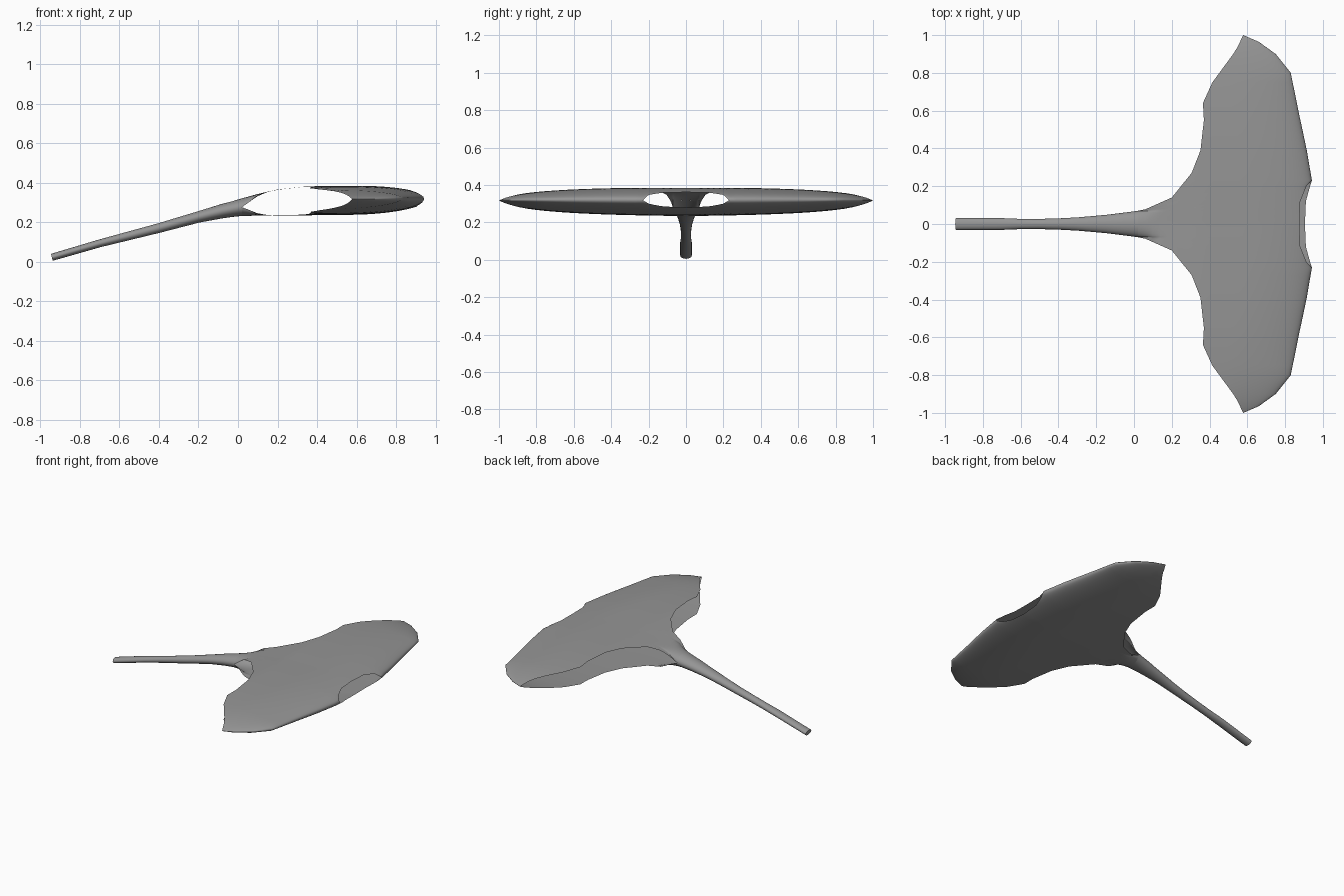
import bpy, bmesh, math

if "Cube" in bpy.data.objects:
    bpy.data.objects.remove(bpy.data.objects["Cube"])


def interp(table, x):
    if x <= table[0][0]:
        return table[0][1]
    for (x0, a), (x1, b) in zip(table, table[1:]):
        if x <= x1:
            return a + (b - a) * (x - x0) / (x1 - x0)
    return table[-1][1]


# Plan outline as x over |y|
NECK_X, NECK_W = .02, .07
TRAIL = [(0, NECK_X), (NECK_W, NECK_X), (.078, .06), (.14, .2), (.27, .305), (.39, .352),
         (.55, .37), (.64, .365), (.75, .415), (.92, .54), (1, .578)]
LEAD = [(0, .96), (.23, .942), (.4, .913), (.6, .87), (.8, .83), (.9, .75), (.965, .66), (1, .578)]
NOTCH_TOP = [(0, .875), (.12, .88), (.2, .912), (.23, .942)]
NOTCH_BOTTOM = [(0, .905), (.12, .91), (.2, .932), (.23, .942)]
# Centre-line heights over x, and handle half width
TOP = [(-.942, .04), (-.7, .112), (-.4, .194), (-.2, .254), (0, .315), (.1, .343),
       (.2, .365), (.35, .381), (.6, .384), (1, .386)]
BOTTOM = [(-.942, .005), (-.7, .074), (-.4, .147), (-.2, .199), (-.08, .221), (0, .23),
          (.1, .234), (.35, .235), (.6, .238), (1, .25)]
WIDTH = [(-.942, .031), (-.68, .031), (-.6, .027), (-.45, .027), (-.3, .035),
         (-.15, .048), (-.03, .063), (NECK_X, NECK_W)]

grey = bpy.data.materials.new("dark_grey")
grey.diffuse_color = (.3, .3, .3, 1)
grey.use_nodes = True
grey.node_tree.nodes["Principled BSDF"].inputs["Base Color"].default_value = grey.diffuse_color


def sheet_z(x, y, sign):
    a = abs(y)
    mid = (interp(TOP, x) + interp(BOTTOM, x)) / 2 + .006 * a
    half = (interp(TOP, x) - interp(BOTTOM, x)) / 2
    d = min(1, max(0, interp(LEAD, a) - x) / .35)
    edge = math.sqrt(max(0, 1 - (1 - d) ** 2))
    t = min(1, max(0, (x - NECK_X) / .09))
    neck = t + (1 - t) * math.sqrt(max(0, 1 - (a / NECK_W) ** 2))
    return mid + sign * half * edge * neck * math.sqrt(max(0, 1 - a ** 2.5))


def finish(name, bm):
    bmesh.ops.remove_doubles(bm, verts=bm.verts, dist=.0004)
    bmesh.ops.recalc_face_normals(bm, faces=bm.faces)
    mesh = bpy.data.meshes.new(name)
    bm.to_mesh(mesh)
    bm.free()
    mesh.materials.append(grey)
    ob = bpy.data.objects.new(name, mesh)
    bpy.context.collection.objects.link(ob)
    bpy.ops.object.select_all(action='DESELECT')
    ob.select_set(True)
    bpy.context.view_layer.objects.active = ob
    bpy.ops.object.shade_smooth_by_angle(angle=math.radians(50))


def skin(bm, rows, closed=False):
    n = len(rows[0])
    for a, b in zip(rows, rows[1:]):
        for i in range(n if closed else n - 1):
            j = (i + 1) % n
            bm.faces.new((a[i], a[j], b[j], b[i]))


# Hollow blade: two sheets joined along the rounded leading edge
half_rows = [NECK_W * math.sin(math.pi / 12 * k) for k in range(1, 7)]
half_rows += [.078, .09, .105, .12, .14, .17, .2, .23, .27, .33, .39, .47, .55, .6, .64,
              .7, .75, .8, .85, .9, .935, .965, .985, .995, 1]
ys = [-y for y in reversed(half_rows)] + [0] + half_rows
COLS = 32
bm = bmesh.new()
for sign, notch in ((1, NOTCH_TOP), (-1, NOTCH_BOTTOM)):
    rows = []
    for y in ys:
        a = abs(y)
        x0 = interp(TRAIL, a)
        x1 = interp(notch, a) if a < .23 else interp(LEAD, a)
        row = []
        for i in range(COLS + 1):
            x = x1 - (x1 - x0) * (1 - i / COLS) ** 1.5
            row.append(bm.verts.new((x, y, sheet_z(x, y, sign))))
        rows.append(row)
    # columns run from the trailing edge to the leading edge
    skin(bm, rows)
bmesh.ops.dissolve_degenerate(bm, dist=.0001, edges=bm.edges)
finish("hollow_blade", bm)

# Handle: flattened tube that widens into the blade
bm = bmesh.new()
rings = []
for x in (-.942, -.85, -.7, -.6, -.5, -.4, -.3, -.2, -.14, -.08, -.03, 0, NECK_X):
    t, b, w = interp(TOP, x), interp(BOTTOM, x), interp(WIDTH, x)
    lean = .25 if x < -.03 else 0
    ring = []
    for k in range(24):
        ang = 2 * math.pi * k / 24
        dz = (t - b) / 2 * math.sin(ang)
        ring.append(bm.verts.new((x - lean * dz, w * math.cos(ang), (t + b) / 2 + dz)))
    rings.append(ring)
skin(bm, rings, closed=True)
bm.faces.new(rings[0])
finish("handle", bm)
